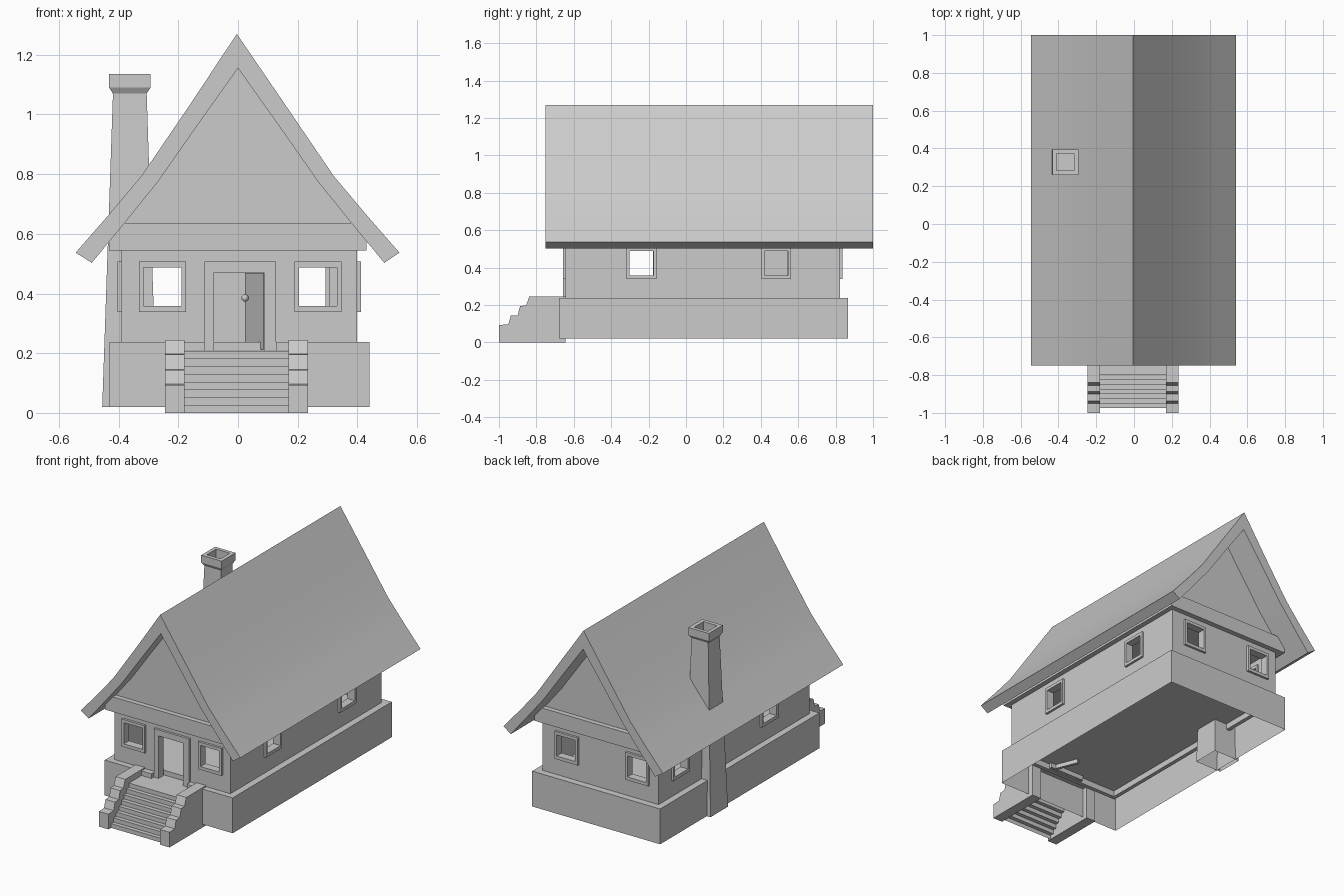
import bpy, bmesh, math
from mathutils import Matrix

if "Cube" in bpy.data.objects:
    bpy.data.objects.remove(bpy.data.objects["Cube"])


def make(name, verts, faces, recalc=True):
    me = bpy.data.meshes.new(name)
    me.from_pydata(verts, [], faces)
    if recalc:
        bm = bmesh.new()
        bm.from_mesh(me)
        bmesh.ops.recalc_face_normals(bm, faces=bm.faces)
        bm.to_mesh(me)
        bm.free()
    ob = bpy.data.objects.new(name, me)
    bpy.context.collection.objects.link(ob)
    return ob


def loft(name, rings, cyclic=False, cap_start=False, cap_end=False, closed=True):
    """Skin a list of equal-length point loops."""
    n, m = len(rings[0]), len(rings)
    verts = [p for r in rings for p in r]
    faces = []
    for i in range(m if cyclic else m - 1):
        j = (i + 1) % m
        for k in range(n if closed else n - 1):
            l = (k + 1) % n
            faces.append((i * n + k, i * n + l, j * n + l, j * n + k))
    if cap_start:
        faces.append(tuple(range(n)))
    if cap_end:
        faces.append(tuple(range((m - 1) * n, m * n)))
    return make(name, verts, faces)


def flat_rect(x0, x1, y0, y1, z):
    return [(x0, y0, z), (x1, y0, z), (x1, y1, z), (x0, y1, z)]


def box(name, x0, x1, y0, y1, z0, z1):
    return loft(name, [flat_rect(x0, x1, y0, y1, z0), flat_rect(x0, x1, y0, y1, z1)],
                cap_start=True, cap_end=True)


def wall_rect(axis, d, u0, u1, z0, z1):
    pts = [(u0, z0), (u1, z0), (u1, z1), (u0, z1)]
    return [(u, d, z) if axis == 'y' else (d, u, z) for u, z in pts]


def cut(ob, cutter):
    mod = ob.modifiers.new("cut", 'BOOLEAN')
    mod.operation, mod.solver, mod.object = 'DIFFERENCE', 'EXACT', cutter
    bpy.context.view_layer.objects.active = ob
    bpy.ops.object.modifier_apply(modifier=mod.name)
    bpy.data.objects.remove(cutter)


# Wall shell
WX0, WX1, WY0, WY1, T = -0.39, 0.398, -0.643, 0.823, 0.025
walls = box("walls", WX0, WX1, WY0, WY1, 0.2, 0.56)
cut(walls, box("room_cutter", WX0 + T, WX1 - T, WY0 + T, WY1 - T, 0.1, 0.7))


def opening(name, axis, wall, out, outer, inner):
    """Cut a hole and set a ring frame in it; rects are (u0, u1, z0, z1)."""
    front, back = wall + out * 0.014, wall - out * 0.036
    cutter = loft("cutter", [wall_rect(axis, wall + 0.1, *inner),
                             wall_rect(axis, wall - 0.1, *inner)],
                  cap_start=True, cap_end=True)
    cut(walls, cutter)
    loft(name, [wall_rect(axis, front, *outer), wall_rect(axis, back, *outer),
                wall_rect(axis, back, *inner), wall_rect(axis, front, *inner)], cyclic=True)


# Windows: axis, wall plane, outward sign, centre along wall
windows = [("front_window_left", 'y', WY0, -1, -0.253), ("front_window_right", 'y', WY0, -1, 0.268),
           ("back_window_left", 'y', WY1, 1, -0.25), ("back_window_right", 'y', WY1, 1, 0.23),
           ("right_window_front", 'x', WX1, 1, -0.238), ("right_window_back", 'x', WX1, 1, 0.483),
           ("left_window_front", 'x', WX0, -1, -0.24), ("left_window_back", 'x', WX0, -1, 0.62)]
for name, axis, wall, out, c in windows:
    opening(name, axis, wall, out, (c - 0.079, c + 0.079, 0.338, 0.507),
            (c - 0.063, c + 0.063, 0.358, 0.488))

# Doorway, open door leaf and knobs
opening("door_frame", 'y', WY0, -1, (-0.112, 0.128, 0.205, 0.507), (-0.08, 0.087, 0.2052, 0.47))
hinge = Matrix.Translation((0.085, -0.625, 0)) @ Matrix.Rotation(math.radians(-68), 4, 'Z')
door = box("door", -0.163, 0, 0, 0.018, 0.212, 0.468)
door.matrix_world = hinge
for name, y in (("knob_outer", -0.012), ("knob_inner", 0.03)):
    bpy.ops.mesh.primitive_uv_sphere_add(segments=12, ring_count=8, radius=0.012)
    knob = bpy.context.object
    knob.name = name
    knob.matrix_world = hinge @ Matrix.Translation((-0.135, y, 0.385))

# Foundation: open-bottomed shell with a notch at the door
FX0, FX1, FY0, FY1, FB, FT = -0.43, 0.44, -0.68, 0.865, 0.02, 0.237
N0, N1, NY, NZ = -0.112, 0.128, -0.6, 0.208
fv = [(FX0, FY0, FB), (FX1, FY0, FB), (FX1, FY1, FB), (FX0, FY1, FB),
      (FX0, FY0, FT), (FX1, FY0, FT), (FX1, FY1, FT), (FX0, FY1, FT),
      (N0, FY0, FT), (N0, FY0, NZ), (N1, FY0, NZ), (N1, FY0, FT),
      (N0, NY, FT), (N0, NY, NZ), (N1, NY, NZ), (N1, NY, FT)]
make("foundation", fv, [(0, 1, 5, 11, 10, 9, 8, 4), (1, 2, 6, 5), (2, 3, 7, 6), (3, 0, 4, 7),
                        (4, 8, 12, 15, 11, 5, 6, 7), (9, 10, 14, 13), (8, 9, 13, 12),
                        (10, 11, 15, 14), (12, 13, 14, 15)])

# Stairs: eight thin steps ending in a landing
path = []
for i in range(8):
    y = -0.975 + 0.025 * i
    path += [(y, 0.026 * i), (y, 0.026 * (i + 1))]
path.append((-0.645, 0.208 + 0.001))
loft("steps", [[(x, y, z) for y, z in path] for x in (-0.18, 0.17)], closed=False)

# Stepped cheek walls beside the stairs
cheek = [(-1, 0), (-1, .093), (-.95, .096), (-.937, .143), (-.9, .145), (-.887, .195),
         (-.855, .197), (-.838, .245), (-.645, .245), (-.645, 0)]
for name, x0, x1 in (("left_cheek", -0.245, -0.18), ("right_cheek", 0.17, 0.235)):
    loft(name, [[(x, y, z) for y, z in cheek] for x in (x0, x1)], cap_start=True, cap_end=True)

# Eaves beam under the gables
box("eaves_beam", -0.432, 0.43, -0.675, 0.855, 0.545, 0.637)

# Gable infill panels
for name, y0, y1 in (("front_gable", -0.645, -0.62), ("back_gable", 0.8, 0.825)):
    tri = [(-0.41, 0.6), (0.41, 0.6), (0.285, 0.78), (0, 1.17), (-0.285, 0.78)]
    loft(name, [[(x, y, z) for x, z in tri] for y in (y0, y1)], cap_start=True, cap_end=True)

# Roof with flared eaves
right = [(0.541, 0.537), (0.43, 0.664), (0.32, 0.795), (0.16, 1.03)]
under = [(0.49, 0.503), (0.38, 0.636), (0.268, 0.775), (0.135, 0.965)]
outline = ([(-x - 0.003, z) for x, z in right] + [(-0.004, 1.27)] + right[::-1]
           + under + [(0, 1.155)] + [(-x, z) for x, z in under[::-1]])
n = len(outline)
h = n // 2
rv = [(x, y, z) for y in (-0.75, 1.0) for x, z in outline]
rf = [(k, (k + 1) % n, n + (k + 1) % n, n + k) for k in range(n)]
for k in range(h - 1):  # end strips between outer and under lines
    q = (k, k + 1, n - 2 - k, n - 1 - k)
    rf += [q, tuple(n + i for i in q)]
roof = make("roof", rv, rf)
bpy.ops.object.select_all(action='DESELECT')
roof.select_set(True)
bpy.context.view_layer.objects.active = roof
bpy.ops.object.shade_smooth_by_angle(angle=math.radians(30))

# Tapered chimney with flared cap and sunken flue
loft("chimney", [flat_rect(-0.455, -0.272, 0.243, 0.412, 0.02),
                 flat_rect(-0.419, -0.306, 0.272, 0.383, 1.07),
                 flat_rect(-0.432, -0.293, 0.26, 0.395, 1.09),
                 flat_rect(-0.432, -0.293, 0.26, 0.395, 1.136),
                 flat_rect(-0.41, -0.317, 0.283, 0.373, 1.136),
                 flat_rect(-0.41, -0.317, 0.283, 0.373, 1.06)], cap_end=True)
